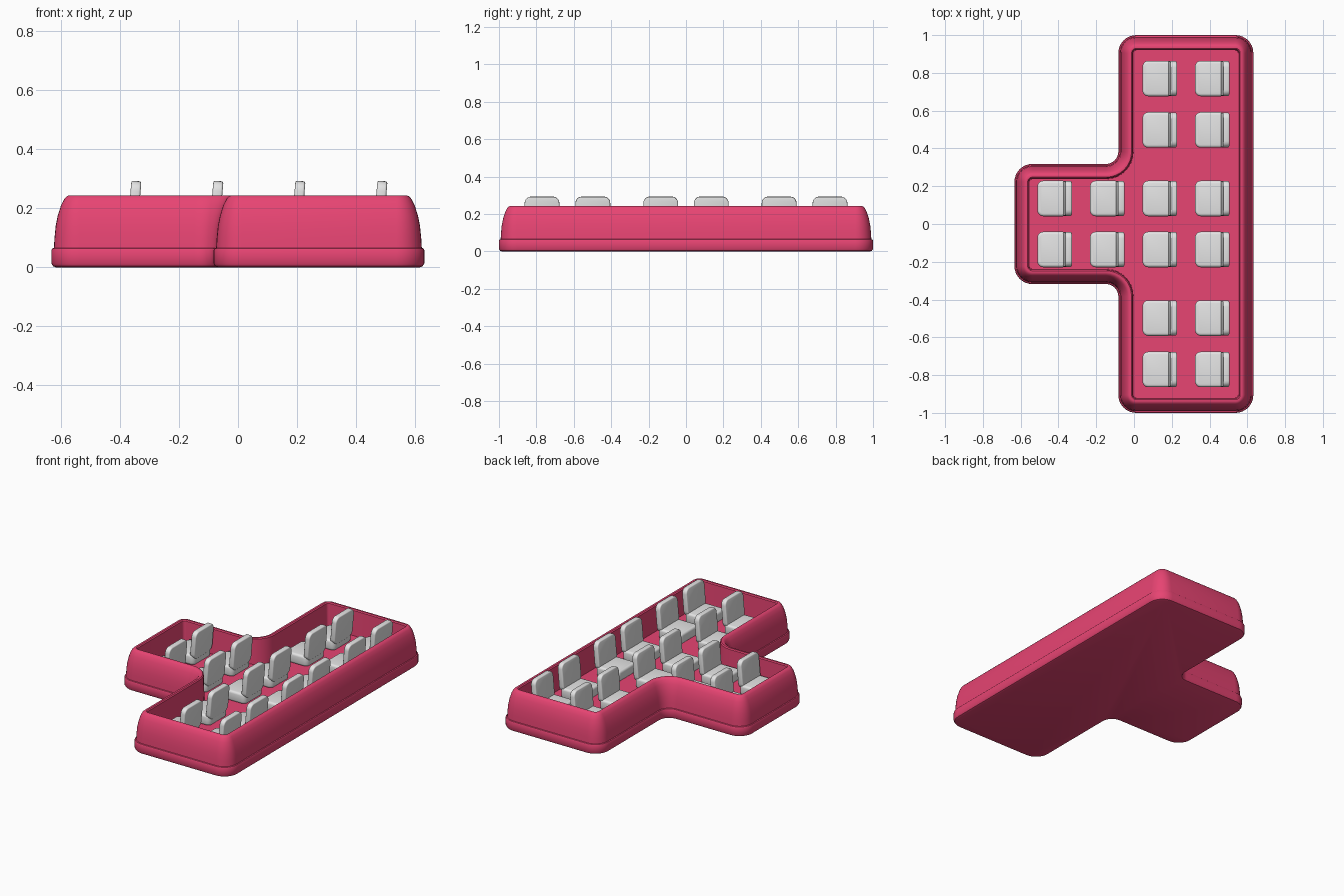
import bpy, bmesh, math
from mathutils import Matrix, Vector

cube = bpy.data.objects.get("Cube")
if cube:
    bpy.data.objects.remove(cube, do_unlink=True)


def material(name, colour):
    m = bpy.data.materials.new(name)
    m.use_nodes = True
    m.diffuse_color = (*colour, 1)
    m.node_tree.nodes["Principled BSDF"].inputs["Base Color"].default_value = (*colour, 1)
    return m


PINK = material("raspberry pink", (0.80, 0.058, 0.17))
GREY = material("light grey", (0.78, 0.78, 0.78))


def finish(bm, name, mat, angle=35):
    bmesh.ops.recalc_face_normals(bm, faces=bm.faces)
    mesh = bpy.data.meshes.new(name)
    bm.to_mesh(mesh)
    bm.free()
    mesh.materials.append(mat)
    obj = bpy.data.objects.new(name, mesh)
    bpy.context.collection.objects.link(obj)
    bpy.ops.object.select_all(action='DESELECT')
    obj.select_set(True)
    bpy.context.view_layer.objects.active = obj
    bpy.ops.object.shade_smooth_by_angle(angle=math.radians(angle))
    return obj


# T-shaped footprint, counter-clockwise
CORNERS = [Vector(p) for p in ((0.632, -1), (0.632, 1), (-0.083, 1), (-0.083, 0.318),
                               (-0.633, 0.318), (-0.633, -0.318), (-0.083, -0.318), (-0.083, -1))]
STEPS = 8


def outline(inset):
    """Footprint shrunk by inset, with every corner rounded about a fixed centre."""
    points = []
    for i, c in enumerate(CORNERS):
        a = (c - CORNERS[i - 1]).normalized()
        b = (CORNERS[(i + 1) % len(CORNERS)] - c).normalized()
        convex = a.cross(b) > 0
        base = 0.095 if convex else 0.065
        radius = base - inset if convex else base + inset
        centre = c + base * (b - a)
        for k in range(STEPS + 1):
            t = math.pi / 2 * k / STEPS
            points.append(centre + radius * (a * math.sin(t) - b * math.cos(t)))
    return points


# Tray: wall section (inset, height) from the underside over the rim to the floor
SECTION = [(0.016, 0), (0.006, 0.004), (0, 0.014), (0, 0.058), (0.003, 0.064), (0.009, 0.066),
           (0.011, 0.10), (0.015, 0.14), (0.022, 0.175), (0.033, 0.21), (0.045, 0.233),
           (0.053, 0.241), (0.060, 0.244), (0.070, 0.244), (0.076, 0.238), (0.080, 0.078)]
bm = bmesh.new()
rings = [[bm.verts.new((p.x, p.y, z)) for p in outline(d)] for d, z in SECTION]
for low, high in zip(rings, rings[1:]):
    for i in range(len(low)):
        j = (i + 1) % len(low)
        bm.faces.new((low[i], low[j], high[j], high[i]))
bm.faces.new(rings[0][::-1])
bm.faces.new(rings[-1])
finish(bm, "tray", PINK)


# Seats: rounded cushion with a slightly reclined back on its +x side
def rounded_box(size, centre, radius, rim_radius, tilt, name):
    bm = bmesh.new()
    bmesh.ops.create_cube(bm, size=1, matrix=Matrix.Diagonal((*size, 1)))
    # broad corners first, then soft rims
    thin = min(range(3), key=lambda i: size[i])
    corner = [e for e in bm.edges
              if abs((e.verts[0].co - e.verts[1].co)[thin]) > 1e-5]
    bmesh.ops.bevel(bm, geom=corner, offset=radius, segments=5, profile=0.5, affect='EDGES')
    rim = [e for e in bm.edges if e.calc_face_angle(0) > 1]
    bmesh.ops.bevel(bm, geom=rim, offset=rim_radius, segments=3, profile=0.5, affect='EDGES')
    bm.transform(Matrix.Translation(centre) @ Matrix.Rotation(tilt, 4, 'Y'))
    return finish(bm, name, GREY, 40)


def seat(x, y):
    rounded_box((0.166, 0.188, 0.066), (x - 0.009, y, 0.109), 0.03, 0.014, 0, "seat_cushion")
    rounded_box((0.034, 0.186, 0.178), (x + 0.067, y, 0.204), 0.034, 0.007,
                math.radians(5), "seat_back")


ROWS = (0.135, 0.498, 0.77)
for row in ROWS:
    for y in (row, -row):
        columns = (-0.419, -0.141, 0.137, 0.415) if row == ROWS[0] else (0.137, 0.415)
        for x in columns:
            seat(x, y)
